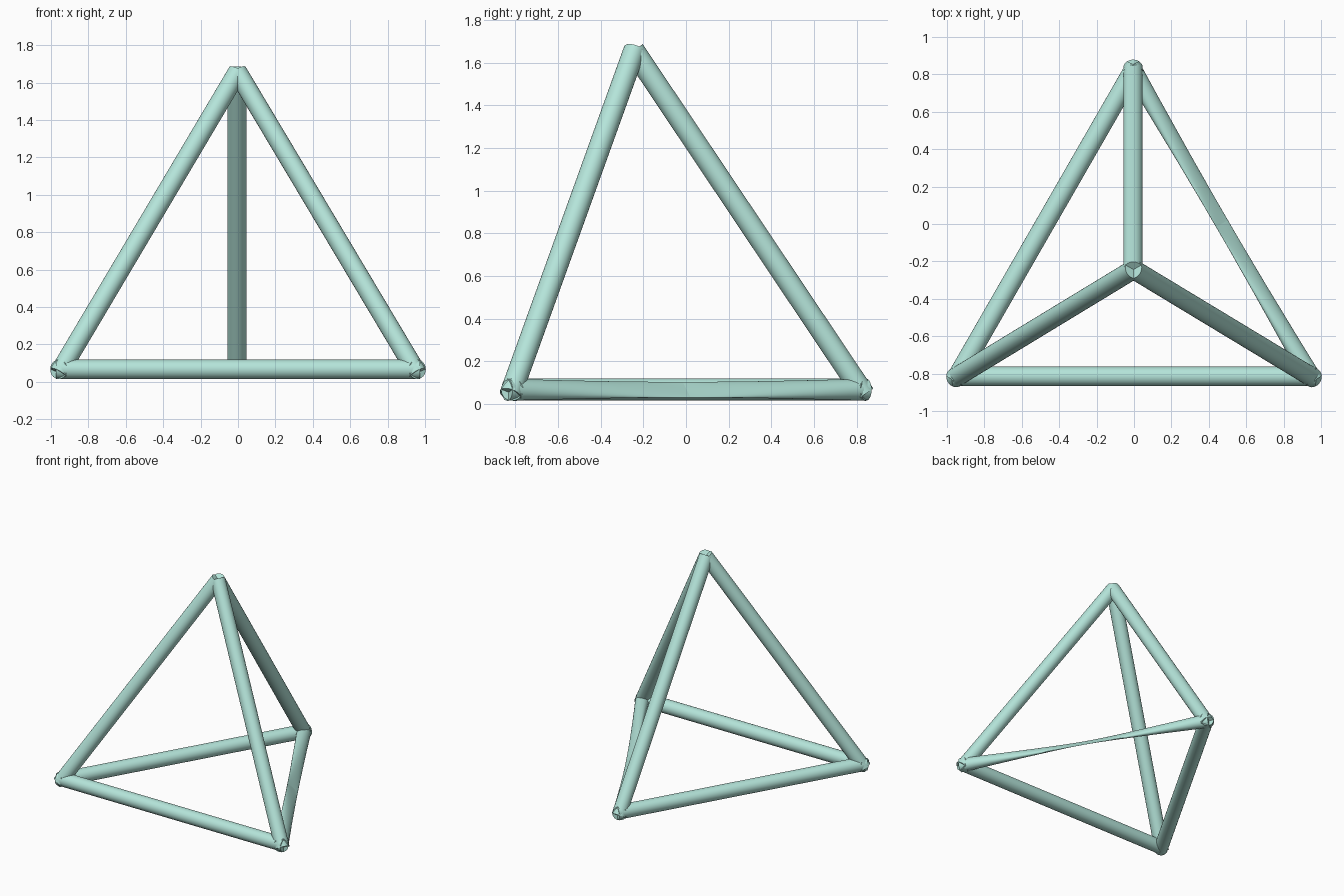
import bpy, bmesh, math
from mathutils import Vector

if "Cube" in bpy.data.objects:
    bpy.data.objects.remove(bpy.data.objects["Cube"])

R, SIDES, LOOPS, EXT = 0.052, 24, 16, 0.028

mat = bpy.data.materials.new("teal")
mat.diffuse_color = (0.46, 0.78, 0.70, 1)
mat.use_nodes = True
mat.node_tree.nodes["Principled BSDF"].inputs["Base Color"].default_value = mat.diffuse_color

# corner points of the tetrahedron
left = Vector((-0.945, -0.815, 0.067))
right = Vector((0.945, -0.815, 0.067))
back = Vector((-0.005, 0.82, 0.067))
apex = Vector((0, -0.25, 1.635))


def strut(name, a, b, side=Vector((0.3, 0.2, 1)), flip=False):
    """Round tube from a to b; flip mirrors the far ring so the tube flattens midway."""
    d = (b - a).normalized()
    a, b = a - d * EXT, b + d * EXT
    u = (side - d * side.dot(d)).normalized()
    v = d.cross(u)
    bm = bmesh.new()
    rings = []
    for k in range(LOOPS + 1):
        t = k / LOOPS
        s = 1 - 2 * t if flip else 1
        rings.append([bm.verts.new(a.lerp(b, t) + R * (u * math.cos(w) + v * s * math.sin(w)))
                      for w in (2 * math.pi * i / SIDES for i in range(SIDES))])
    for p, q in zip(rings, rings[1:]):
        for i in range(SIDES):
            j = (i + 1) % SIDES
            bm.faces.new((p[i], p[j], q[j], q[i])).smooth = True
    # flat end caps
    bm.faces.new(rings[0][::-1])
    bm.faces.new(rings[-1])
    for ring in (rings[0], rings[-1]):
        for i in range(SIDES):
            bm.edges.get((ring[i], ring[(i + 1) % SIDES])).smooth = False
    me = bpy.data.meshes.new(name)
    bm.to_mesh(me)
    bm.free()
    me.materials.append(mat)
    ob = bpy.data.objects.new(name, me)
    bpy.context.collection.objects.link(ob)
    return ob


# base triangle, the back right strut is the twisted one
strut("front_base_strut", left, right)
strut("left_base_strut", left, back)
strut("right_base_strut", back, right, side=Vector((0.87, 0.5, -1)), flip=True)

# rising struts
strut("left_rising_strut", left, apex + Vector((-0.015, 0, 0)))
strut("right_rising_strut", right, apex + Vector((0.01, 0, 0)))
strut("back_rising_strut", back, apex + Vector((-0.005, 0.02, 0)))
